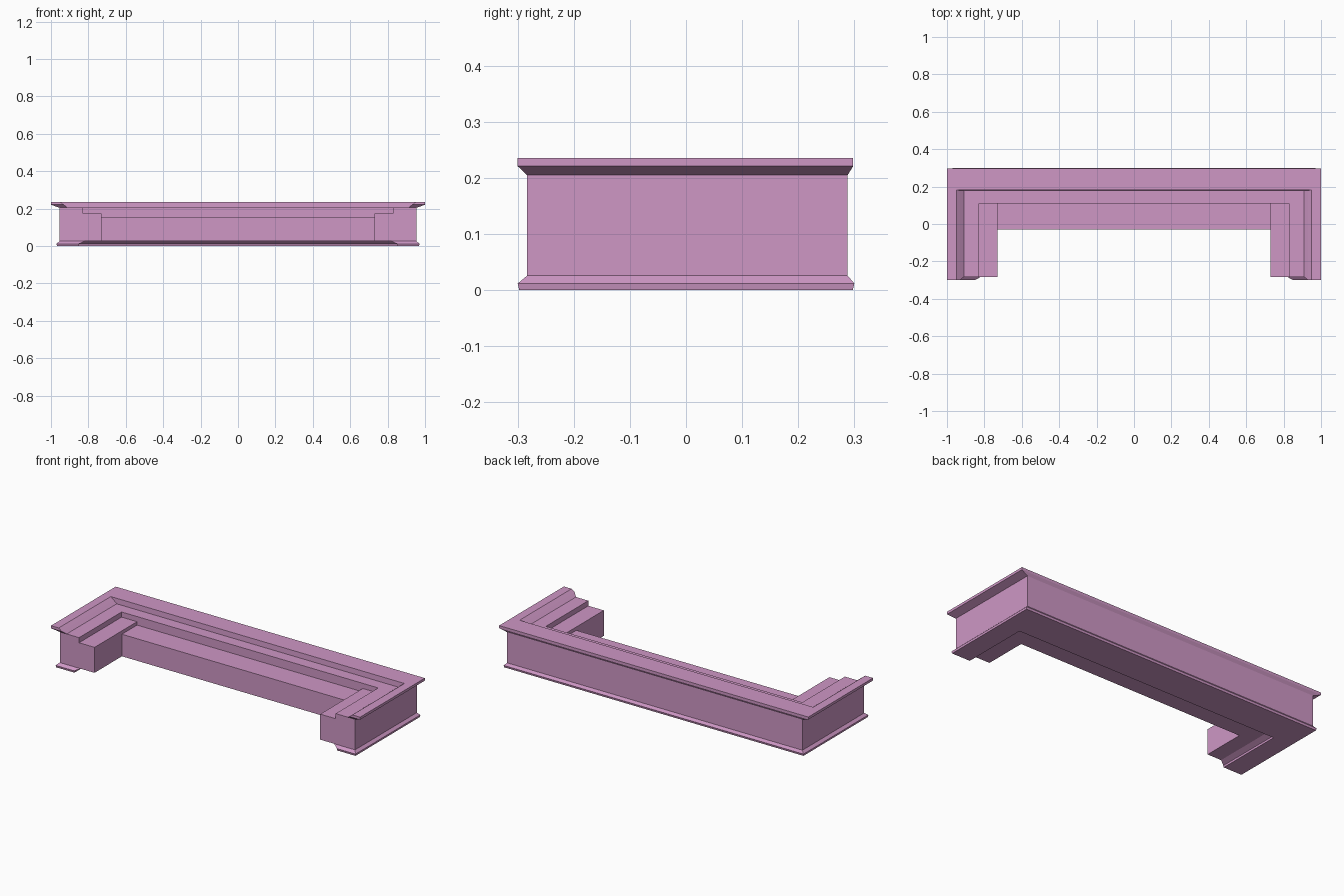
import bpy, bmesh

if "Cube" in bpy.data.objects:
    bpy.data.objects.remove(bpy.data.objects["Cube"])

pink = bpy.data.materials.new("pink")
pink.diffuse_color = (0.62, 0.31, 0.56, 1)
pink.use_nodes = True
pink.node_tree.nodes["Principled BSDF"].inputs["Base Color"].default_value = pink.diffuse_color


def finish(name, bm):
    bmesh.ops.recalc_face_normals(bm, faces=bm.faces)
    mesh = bpy.data.meshes.new(name)
    bm.to_mesh(mesh)
    bm.free()
    mesh.materials.append(pink)
    obj = bpy.data.objects.new(name, mesh)
    bpy.context.collection.objects.link(obj)
    return obj


def u_ring(bm, z, xo, yb, xi, yi, yf):
    """U-shaped plan outline, open towards the front."""
    pts = [(-xo, yf), (-xo, yb), (xo, yb), (xo, yf),
           (xi, yf), (xi, yi), (-xi, yi), (-xi, yf)]
    return [bm.verts.new((x, y, z)) for x, y in pts]


def u_cap(bm, r):
    for q in ((0, 1, 6, 7), (1, 2, 5, 6), (2, 3, 4, 5)):
        bm.faces.new([r[i] for i in q])


def u_loft(name, levels):
    bm = bmesh.new()
    rings = [u_ring(bm, *lv) for lv in levels]
    for a, b in zip(rings, rings[1:]):
        for i in range(8):
            j = (i + 1) % 8
            bm.faces.new((a[i], a[j], b[j], b[i]))
    u_cap(bm, rings[0])
    u_cap(bm, rings[-1])
    return finish(name, bm)


def box(name, lo, hi):
    bm = bmesh.new()
    bmesh.ops.create_cube(bm, size=1)
    for v in bm.verts:
        v.co = [(l + h) / 2 + c * (h - l) for l, h, c in zip(lo, hi, v.co)]
    return finish(name, bm)


# Main shell: plinth, wall and flared rim as one stack of U outlines
# z, outer x, back y, inner x, inner y, front y
u_loft("moulded_shell", [
    (0.000, 0.968, 0.297, 0.850, 0.100, -0.297),
    (0.012, 0.970, 0.300, 0.850, 0.100, -0.300),
    (0.026, 0.955, 0.288, 0.820, 0.080, -0.283),
    (0.026, 0.955, 0.288, 0.830, 0.110, -0.283),
    (0.205, 0.955, 0.288, 0.830, 0.110, -0.283),
    (0.205, 0.955, 0.288, 0.910, 0.179, -0.283),
    (0.221, 1.000, 0.298, 0.930, 0.180, -0.300),
    (0.236, 1.000, 0.298, 0.950, 0.181, -0.300),
])

# Low inner ledge along the back
box("back_ledge", (-0.73, -0.03, 0.026), (0.73, 0.11, 0.155))

# Taller inner step on each arm
for side, x0, x1 in (("left", -0.83, -0.73), ("right", 0.73, 0.83)):
    box(side + "_arm_step", (x0, -0.283, 0.026), (x1, 0.11, 0.175))
